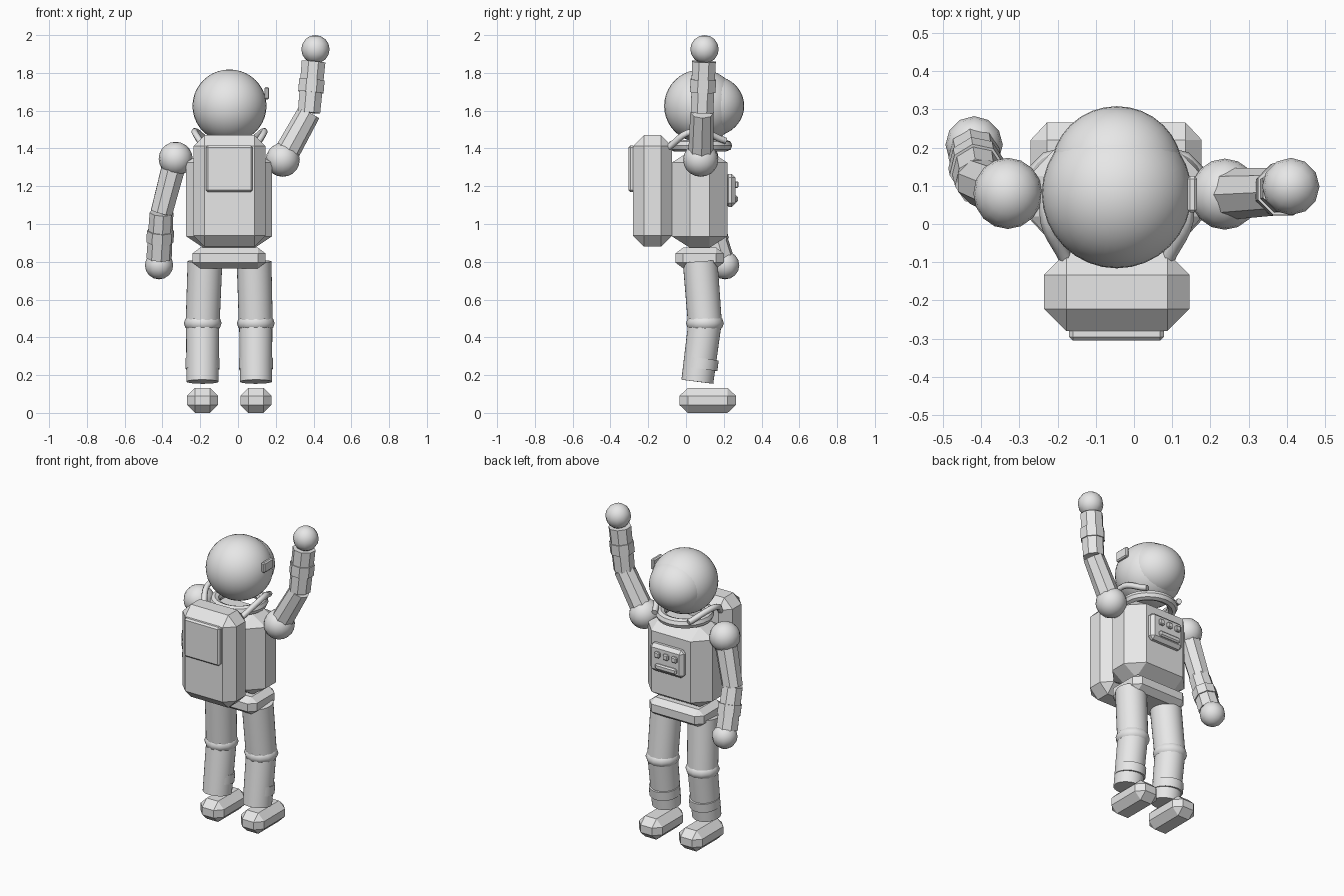
import bpy, bmesh
from mathutils import Vector, Matrix

cube = bpy.data.objects.get("Cube")
if cube:
    bpy.data.objects.remove(cube)

suit = bpy.data.materials.new("suit_grey")
suit.use_nodes = True
suit.diffuse_color = (0.8, 0.8, 0.8, 1)
suit.node_tree.nodes["Principled BSDF"].inputs["Base Color"].default_value = (0.8, 0.8, 0.8, 1)

MID = -0.045   # x of the body's middle
BODY_Y = 0.075


def add(name, bm, smooth=False):
    mesh = bpy.data.meshes.new(name)
    for face in bm.faces:
        face.smooth = smooth
    bm.to_mesh(mesh)
    bm.free()
    mesh.materials.append(suit)
    obj = bpy.data.objects.new(name, mesh)
    bpy.context.collection.objects.link(obj)
    return obj


def box(name, low, high, chamfer):
    """Box between two corners, with a chamfer size for each axis."""
    low, high, c = Vector(low), Vector(high), Vector(chamfer)
    size = high - low
    bm = bmesh.new()
    bmesh.ops.create_cube(bm, size=1)
    bmesh.ops.scale(bm, vec=[size[i] / c[i] for i in range(3)], verts=bm.verts)
    bmesh.ops.bevel(bm, geom=list(bm.edges), offset=1, segments=1,
                    profile=0.5, affect='EDGES')
    bmesh.ops.scale(bm, vec=c, verts=bm.verts)
    bmesh.ops.translate(bm, vec=(low + high) / 2, verts=bm.verts)
    return add(name, bm)


def ball(name, centre, radii, segments=16, rings=10):
    bm = bmesh.new()
    bmesh.ops.create_uvsphere(bm, u_segments=segments, v_segments=rings, radius=1)
    bmesh.ops.scale(bm, vec=radii, verts=bm.verts)
    bmesh.ops.translate(bm, vec=centre, verts=bm.verts)
    return add(name, bm, True)


def tube(name, start, end, r1, r2, sides=8):
    """Capped cylinder or cone between two points."""
    a, b = Vector(start), Vector(end)
    turn = (b - a).to_track_quat('Z', 'Y').to_matrix().to_4x4()
    bm = bmesh.new()
    bmesh.ops.create_cone(bm, cap_ends=True, segments=sides, radius1=r1, radius2=r2,
                          depth=(b - a).length,
                          matrix=Matrix.Translation((a + b) / 2) @ turn)
    obj = add(name, bm, sides > 12)
    if sides > 12:
        bpy.ops.object.select_all(action='DESELECT')
        obj.select_set(True)
        bpy.context.view_layer.objects.active = obj
        bpy.ops.object.shade_smooth_by_angle()
    return obj


# Torso, belt and backpack
box("torso", (-0.275, -0.075, 0.875), (0.18, 0.22, 1.385), (0.09, 0.095, 0.06))
box("belt", (-0.24, -0.055, 0.765), (0.145, 0.2, 0.875), (0.04, 0.04, 0.03))
box("backpack", (-0.235, -0.28, 0.88), (0.145, -0.075, 1.47), (0.058, 0.058, 0.058))
box("backpack_plate", (-0.17, -0.305, 1.17), (0.078, -0.27, 1.415), (0.01, 0.01, 0.01))

# Chest control panel
box("chest_panel", (-0.155, 0.205, 1.09), (0.08, 0.262, 1.265), (0.02, 0.02, 0.02))
for i in range(3):
    x = MID + (i - 1) * 0.06
    box(f"panel_button_{i + 1}", (x - 0.018, 0.25, 1.19), (x + 0.018, 0.278, 1.226),
        (0.006, 0.006, 0.006))
box("panel_bar", (MID - 0.075, 0.25, 1.115), (MID + 0.075, 0.276, 1.15), (0.008, 0.008, 0.008))

# Helmet, visor, side lamp and neck ring
ball("helmet", (MID, 0.08, 1.625), (0.196, 0.196, 0.193), 32, 20)
ball("visor", (MID, 0.14, 1.625), (0.172, 0.168, 0.16), 32, 20)
box("helmet_lamp", (0.14, 0.03, 1.66), (0.165, 0.125, 1.725), (0.007, 0.007, 0.007))
bpy.ops.mesh.primitive_torus_add(location=(MID, BODY_Y, 1.415), major_radius=0.14,
                                 minor_radius=0.03, major_segments=24, minor_segments=8)
ring = bpy.context.object
ring.name = "neck_ring"
ring.data.materials.append(suit)
bpy.ops.object.shade_smooth_by_angle()

# Hoses from the backpack round the helmet to the neck ring
for side, s in (("left", 1), ("right", -1)):
    curve = bpy.data.curves.new(side + "_hose", 'CURVE')
    curve.dimensions = '3D'
    curve.bevel_depth = 0.018
    curve.bevel_resolution = 1
    curve.resolution_u = 6
    curve.use_fill_caps = True
    path = [(0.13, -0.1, 1.4), (0.185, 0.04, 1.49), (0.12, 0.21, 1.44)]
    spline = curve.splines.new('BEZIER')
    spline.bezier_points.add(len(path) - 1)
    for p, (x, y, z) in zip(spline.bezier_points, path):
        p.co = (MID + s * x, y, z)
        p.handle_left_type = p.handle_right_type = 'AUTO'
    curve.materials.append(suit)
    bpy.context.collection.objects.link(bpy.data.objects.new(side + "_hose", curve))


def arm(side, shoulder, elbow, wrist, hand):
    shoulder, elbow, wrist = Vector(shoulder), Vector(elbow), Vector(wrist)
    ball(side + "_shoulder", shoulder, (0.09, 0.093, 0.09))
    tube(side + "_upper_arm", shoulder, elbow, 0.068, 0.062)
    tube(side + "_forearm", elbow, wrist, 0.064, 0.068)
    tube(side + "_wrist_band", elbow.lerp(wrist, 0.4), elbow.lerp(wrist, 0.65), 0.073, 0.073)
    ball(side + "_hand", hand, (0.075, 0.075, 0.075), 12, 8)


arm("left", (0.237, 0.078, 1.34), (0.376, 0.085, 1.59), (0.4, 0.095, 1.86), (0.41, 0.098, 1.925))
arm("right", (-0.33, 0.08, 1.345), (-0.405, 0.11, 1.06), (-0.418, 0.185, 0.82),
    (-0.418, 0.207, 0.782))

# Legs and boots
for side, top, knee, low in (("left", 0.085, 0.094, 0.095), ("right", -0.175, -0.187, -0.188)):
    hip = Vector((top, BODY_Y, 0.8))
    joint = Vector((knee, 0.1, 0.475))
    ankle = Vector((low, 0.06, 0.165))
    tube(side + "_thigh", hip, joint, 0.092, 0.09, 32)
    tube(side + "_shin", joint, ankle, 0.088, 0.085, 32)
    ball(side + "_knee", joint, (0.1, 0.1, 0.06), 12, 8)
    forward = Vector((0, 0.008, 0))
    tube(side + "_boot_cuff", joint.lerp(ankle, 0.6) + forward,
         joint.lerp(ankle, 0.78) + forward, 0.09, 0.09, 32)
    box(side + "_boot", (low - 0.082, -0.035, 0), (low + 0.082, 0.265, 0.132),
        (0.042, 0.045, 0.042))
